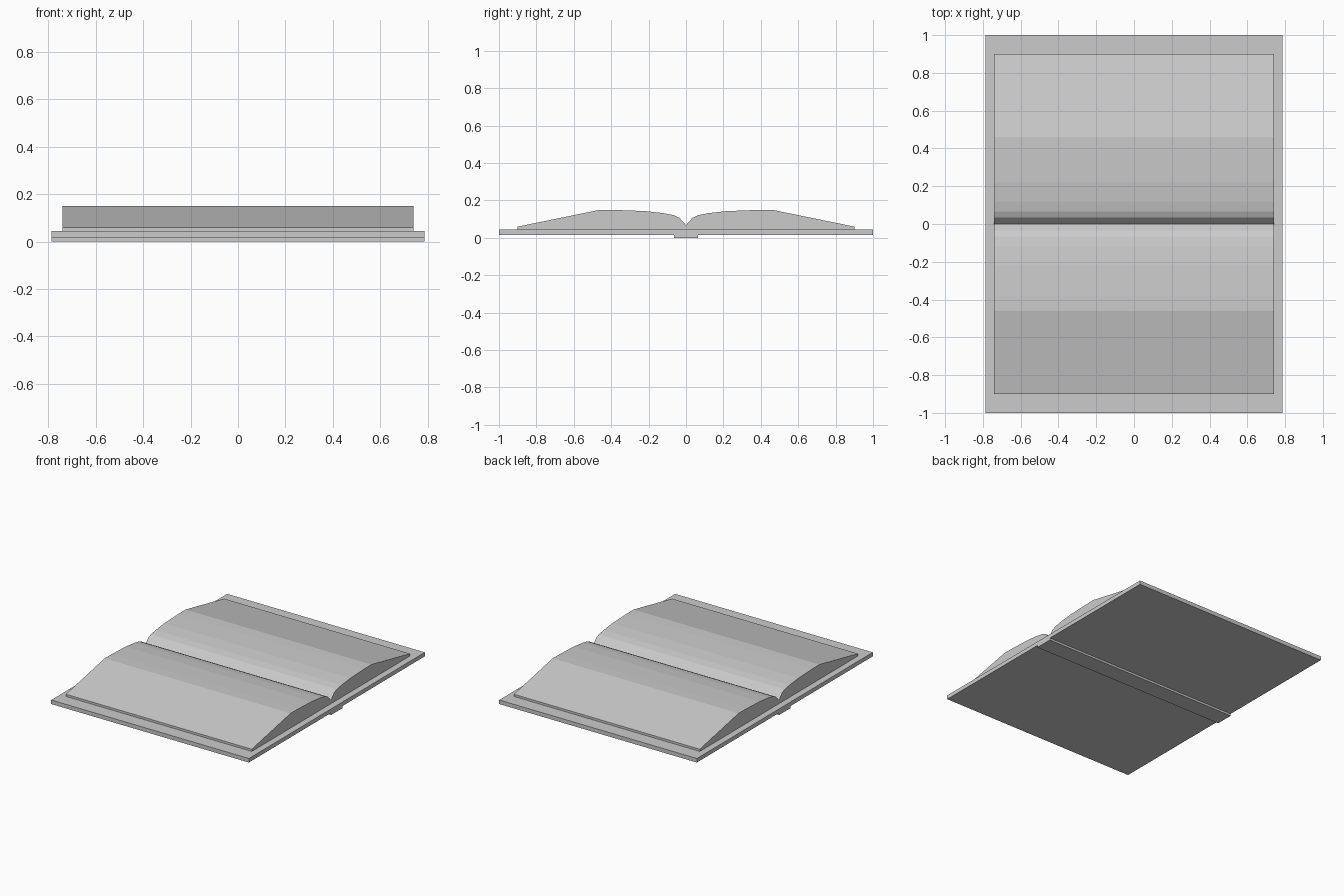
import bpy

if "Cube" in bpy.data.objects:
    bpy.data.objects.remove(bpy.data.objects["Cube"])


def extrude_profile(name, points, half_width):
    """Extrude a closed (y, z) outline along x."""
    n = len(points)
    verts = [(x, y, z) for x in (-half_width, half_width) for y, z in points]
    faces = [tuple(reversed(range(n))), tuple(range(n, 2 * n))]
    faces += [(i, (i + 1) % n, n + (i + 1) % n, n + i) for i in range(n)]
    mesh = bpy.data.meshes.new(name)
    mesh.from_pydata(verts, [], faces)
    obj = bpy.data.objects.new(name, mesh)
    bpy.context.collection.objects.link(obj)
    return obj


def rect(y, z0, z1):
    return [(-y, z0), (y, z0), (y, z1), (-y, z1)]


# Spine strip under the open cover
extrude_profile("spine", rect(0.065, 0.0, 0.015), 0.787)

# Cover board
extrude_profile("cover", rect(1.0, 0.015, 0.044), 0.787)

# Page block: one arched half outline, mirrored across the gutter
half = [(0.90, 0.044), (0.90, 0.06), (0.46, 0.15), (0.38, 0.149), (0.22, 0.143),
        (0.12, 0.132), (0.065, 0.121), (0.035, 0.107), (0.0, 0.068)]
outline = half + [(-y, z) for y, z in reversed(half[:-1])]
# Reversed order runs from the gutter out to the far edge
outline = [(-0.90, 0.044)] + outline[:-1]
extrude_profile("pages", outline, 0.74)
